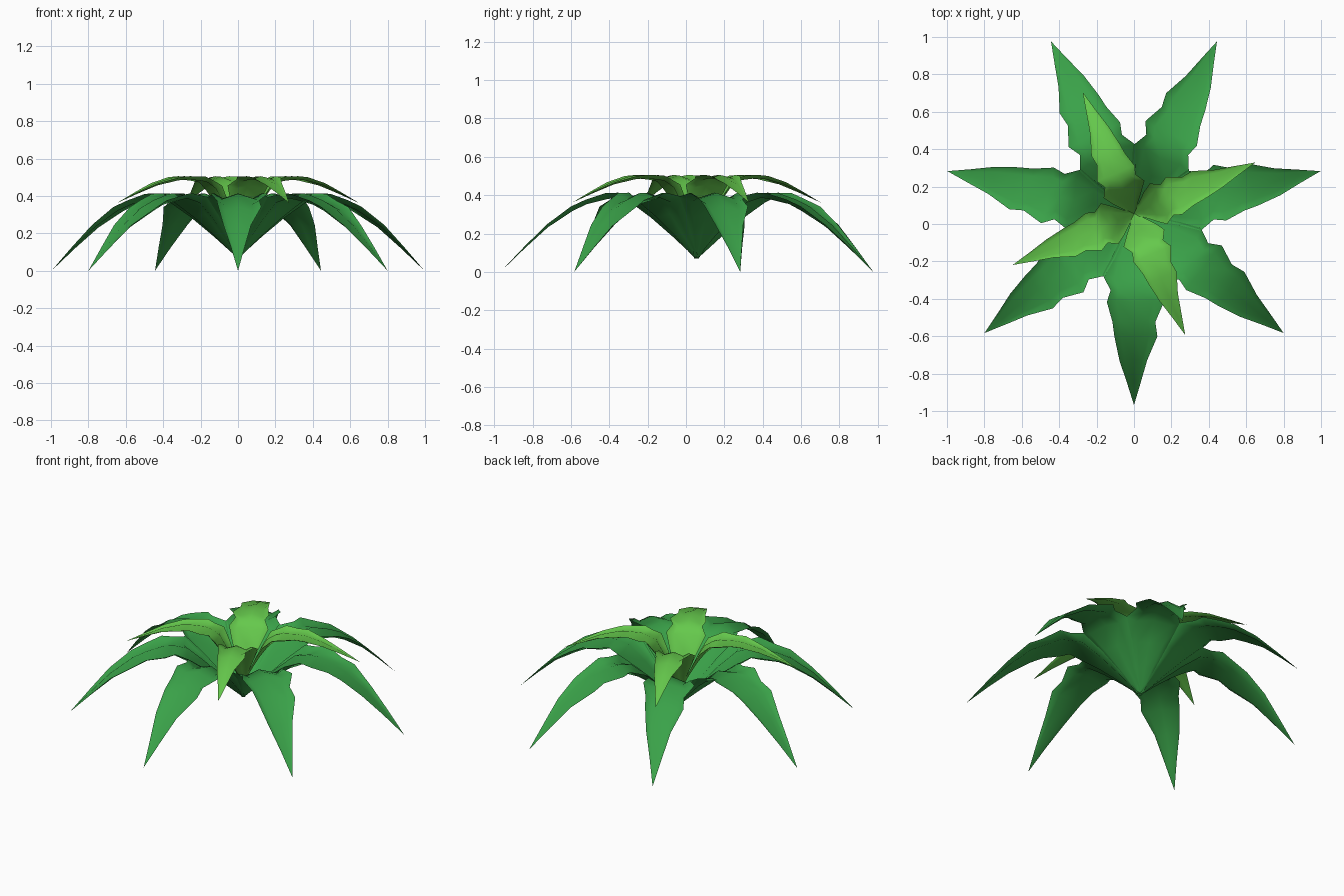
import bpy, bmesh, math
from mathutils import Matrix, Vector

cube = bpy.data.objects.get("Cube")
if cube:
    bpy.data.objects.remove(cube, do_unlink=True)


def make_material(name, rgb):
    mat = bpy.data.materials.new(name)
    mat.use_nodes = True
    mat.diffuse_color = (*rgb, 1)
    mat.node_tree.nodes["Principled BSDF"].inputs["Base Color"].default_value = (*rgb, 1)
    return mat


# Leaf stations: distance out, height above the root, right and left half widths
STATIONS = [
    (0.0, 0.0, 0.012, 0.012),
    (0.12, 0.12, 0.06, 0.065),
    (0.23, 0.225, 0.115, 0.12),
    (0.335, 0.31, 0.168, 0.163),
    (0.41, 0.332, 0.125, 0.124),
    (0.47, 0.328, 0.145, 0.16),
    (0.575, 0.297, 0.115, 0.114),
    (0.65, 0.262, 0.105, 0.125),
    (0.78, 0.17, 0.078, 0.07),
    (0.90, 0.055, 0.038, 0.036),
    (1.023, -0.07, 0.0, 0.0),
]
# Cross-section: a low ridge between two creases, with flared edges
SECTION = [(-1, 0.09), (-0.65, -0.12), (0, 0.09), (0.65, -0.12), (1, 0.09)]


def leaf_mesh(name, mat):
    bm = bmesh.new()
    rows = []
    last = len(STATIONS) - 1
    for i, (r, z, right, left) in enumerate(STATIONS):
        a, b = STATIONS[max(i - 1, 0)], STATIONS[min(i + 1, last)]
        normal = Vector((a[1] - b[1], 0, b[0] - a[0])).normalized()
        row = []
        for side, lift in SECTION:
            width = left if side > 0 else right
            point = Vector((r, side * width, z)) + normal * lift * (left + right) / 2
            row.append(bm.verts.new(point))
        rows.append(row)
    for lower, upper in zip(rows, rows[1:]):
        for k in range(len(SECTION) - 1):
            bm.faces.new((lower[k], upper[k], upper[k + 1], lower[k + 1]))
    bmesh.ops.remove_doubles(bm, verts=bm.verts, dist=0.0005)
    for face in bm.faces:
        face.smooth = True
    mesh = bpy.data.meshes.new(name)
    bm.to_mesh(mesh)
    bm.free()
    mesh.materials.append(mat)
    return mesh


def leaf_ring(name, mat, count, start, root_z, scale, pitch):
    mesh = leaf_mesh(name, mat)
    for i in range(count):
        leaf = bpy.data.objects.new(f"{name}_{i + 1}", mesh)
        bpy.context.collection.objects.link(leaf)
        leaf.matrix_world = (
            Matrix.Translation((0, 0.055, root_z))
            @ Matrix.Rotation(math.radians(start) + i * math.tau / count, 4, "Z")
            @ Matrix.Rotation(math.radians(-pitch), 4, "Y")
            @ Matrix.Scale(scale, 4)
        )


# Wide drooping outer leaves and smaller raised inner leaves
leaf_ring("outer_leaf", make_material("deep green", (0.042, 0.36, 0.066)),
          7, -90, 0.07, 1.0, 0)
leaf_ring("inner_leaf", make_material("fresh green", (0.13, 0.58, 0.072)),
          4, 22.9, 0.158, 0.715, 20)
